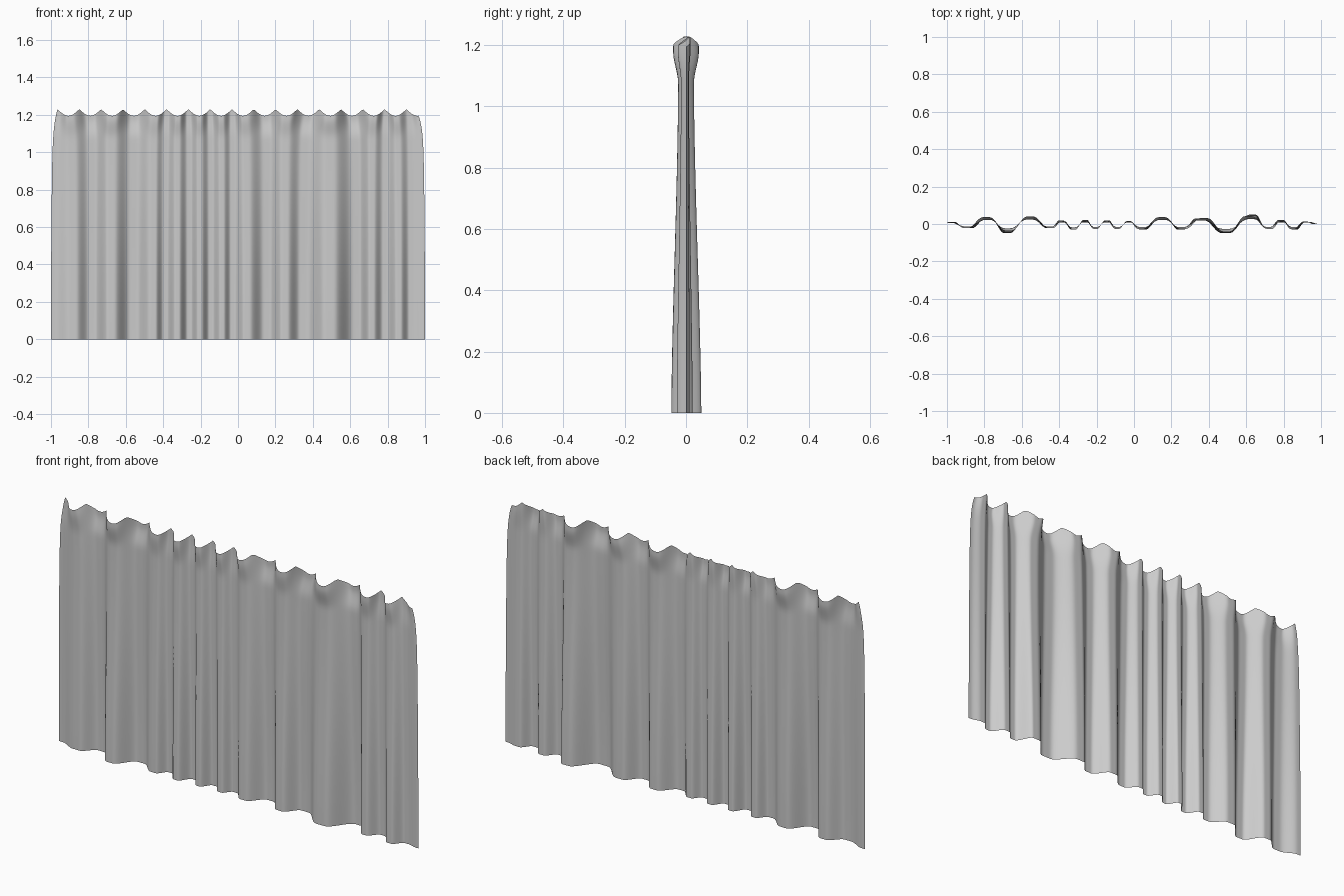
import bpy, bmesh, math

if "Cube" in bpy.data.objects:
    bpy.data.objects.remove(bpy.data.objects["Cube"])

HEIGHT, HALF_TOP = 1.23, 0.965
PIN_GAP, COLS, ROWS = 0.1166, 14, 44

# Fold crests and troughs: (x at hem, y at hem, x at heading, y at heading)
FOLDS = [
    (-1.00, 0.01, -0.965, 0.01), (-0.88, -0.022, -0.905, -0.02),
    (-0.78, 0.03, -0.79, 0.035), (-0.68, -0.048, -0.67, -0.035),
    (-0.56, 0.032, -0.555, 0.038), (-0.45, -0.022, -0.44, -0.02),
    (-0.39, 0.02, -0.38, 0.014), (-0.325, -0.03, -0.32, -0.028),
    (-0.26, 0.022, -0.265, 0.014), (-0.205, -0.025, -0.205, -0.025),
    (-0.145, 0.02, -0.15, 0.014), (-0.085, -0.022, -0.09, -0.025),
    (-0.03, 0.015, -0.03, 0.012), (0.045, -0.03, 0.03, -0.025),
    (0.155, 0.035, 0.15, 0.035), (0.25, -0.03, 0.26, -0.025),
    (0.345, 0.03, 0.375, 0.03), (0.49, -0.048, 0.495, -0.04),
    (0.64, 0.05, 0.61, 0.04), (0.715, -0.022, 0.73, -0.025),
    (0.785, 0.022, 0.79, 0.014), (0.86, -0.03, 0.845, -0.025),
    (0.925, 0.012, 0.915, 0.012), (1.00, 0.0, 0.965, 0.0),
]


def lerp(a, b, t):
    return a + (b - a) * t


def smooth(t):
    t = min(1, max(0, t))
    return t * t * (3 - 2 * t)


def depth_scale(v):
    # Folds spread at the hem, tighten under the heading, then flare again
    return lerp(1.0, 0.62, smooth(v / 0.9)) + 0.42 * smooth((v - 0.88) / 0.1)


def cloth_point(i, t, v):
    a, b = FOLDS[i], FOLDS[i + 1]
    step = smooth((t - 0.16) / 0.68)
    hem_x, head_x = lerp(a[0], b[0], t), lerp(a[2], b[2], t)
    # The side edges draw in close to the heading
    x = lerp(hem_x, head_x, 0.3 * v ** 2 + 0.7 * v ** 14)
    y = lerp(lerp(a[1], b[1], step), lerp(a[3], b[3], step), v) * depth_scale(v)
    # The heading hangs from evenly spaced pins and sags between them
    sag = abs(math.sin(math.pi * (head_x + HALF_TOP) / PIN_GAP))
    z = v * HEIGHT - 0.035 * sag * v ** 10
    return x, y, z


bm = bmesh.new()
samples = [(i, k / COLS) for i in range(len(FOLDS) - 1) for k in range(COLS)]
samples.append((len(FOLDS) - 2, 1.0))
grid = []
for r in range(ROWS + 1):
    v = 1 - (1 - r / ROWS) ** 1.6          # rows bunch up near the heading
    grid.append([bm.verts.new(cloth_point(i, t, v)) for i, t in samples])
for low, high in zip(grid, grid[1:]):
    for c in range(len(samples) - 1):
        face = bm.faces.new((low[c], low[c + 1], high[c + 1], high[c]))
        face.smooth = True

mesh = bpy.data.meshes.new("curtain")
bm.to_mesh(mesh)
bm.free()
curtain = bpy.data.objects.new("curtain", mesh)
bpy.context.collection.objects.link(curtain)

fabric = bpy.data.materials.new("grey fabric")
fabric.diffuse_color = (0.6, 0.6, 0.6, 1)
fabric.use_nodes = True
fabric.node_tree.nodes["Principled BSDF"].inputs["Base Color"].default_value = fabric.diffuse_color
mesh.materials.append(fabric)
